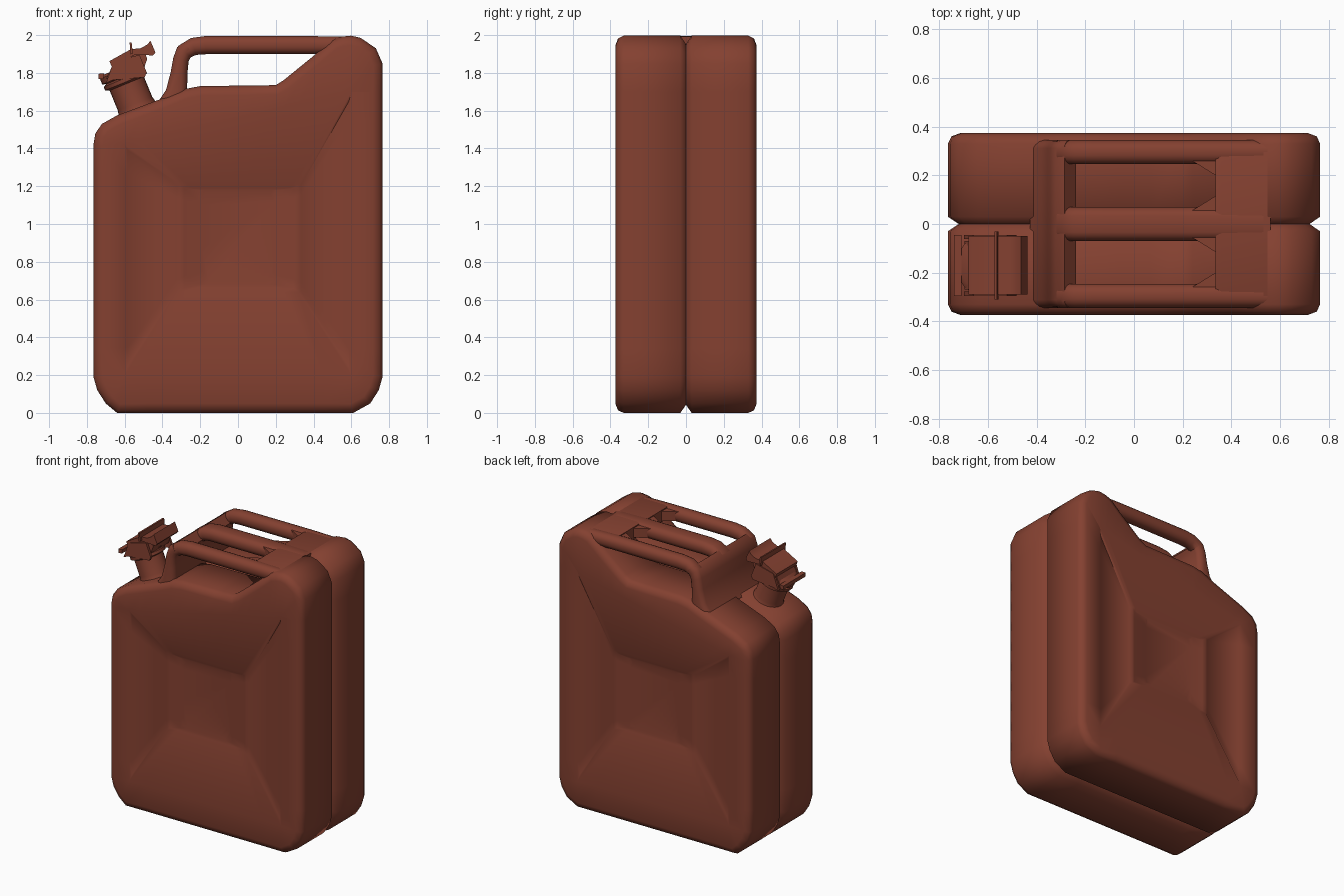
import bpy, bmesh, math
from mathutils import Matrix, Vector

if "Cube" in bpy.data.objects:
    bpy.data.objects.remove(bpy.data.objects["Cube"])

mat = bpy.data.materials.new("brick red paint")
mat.diffuse_color = (0.23, 0.052, 0.03, 1)
mat.use_nodes = True
mat.node_tree.nodes["Principled BSDF"].inputs["Base Color"].default_value = mat.diffuse_color


def finish(name, bm, angle=35):
    bmesh.ops.remove_doubles(bm, verts=bm.verts, dist=0.0005)
    bmesh.ops.recalc_face_normals(bm, faces=bm.faces)
    if name == "can_body":
        # Recessed trapezoid panels left and right of the centre on both faces
        for sy in (-1, 1):
            for sx in (-1, 1):
                fs = []
                for f in bm.faces:
                    c = f.calc_center_median()
                    if c.y * sy > .355 and .33 < c.x * sx < .59 and abs(f.normal.x) > abs(f.normal.z):
                        fs.append(f)
                if fs:
                    bmesh.ops.inset_region(bm, faces=fs, thickness=.014, depth=-.01,
                                           use_even_offset=True)
    me = bpy.data.meshes.new(name)
    bm.to_mesh(me)
    bm.free()
    me.materials.append(mat)
    ob = bpy.data.objects.new(name, me)
    bpy.context.collection.objects.link(ob)
    bpy.ops.object.select_all(action='DESELECT')
    ob.select_set(True)
    bpy.context.view_layer.objects.active = ob
    bpy.ops.object.shade_smooth_by_angle(angle=math.radians(angle))
    return ob


def loft(name, rings, angle=35):
    bm = bmesh.new()
    rows = [[bm.verts.new(p) for p in r] for r in rings]
    n = len(rows[0])
    for a, b in zip(rows, rows[1:]):
        for i in range(n):
            j = (i + 1) % n
            bm.faces.new((a[i], a[j], b[j], b[i]))
    bm.faces.new(rows[0])
    bm.faces.new(rows[-1])
    return finish(name, bm, angle)


# Body silhouette seen from the front
corners = [(-.64, 0), (-.70, .05), (-.745, .12), (-.765, .19),
           (-.765, 1.42), (-.755, 1.48), (-.72, 1.53), (-.64, 1.575),
           (-.40, 1.665), (-.28, 1.715), (-.2, 1.73), (.2, 1.735),
           (.24, 1.76), (.40, 1.89), (.5, 1.975), (.55, 1.992), (.6, 1.997),
           (.65, 1.985), (.73, 1.93), (.765, 1.85),
           (.765, .19), (.745, .12), (.70, .05), (.61, 0)]
outline = []
for i, c in enumerate(corners):
    a, b = Vector(c), Vector(corners[(i + 1) % len(corners)])
    k = max(1, math.ceil((b - a).length / .16))
    outline += [a.lerp(b, s / k) for s in range(k)]


def inset(d):
    out = []
    n = len(outline)
    for i, p in enumerate(outline):
        e1 = (p - outline[i - 1]).normalized()
        e2 = (outline[(i + 1) % n] - p).normalized()
        t = (e1 + e2).normalized()
        out.append(p + Vector((t.y, -t.x)) * d)
    return out


def top_line(x):
    return 1.42 + (x + .6) / 1.2 * .28


def dish(x0, x1, z0, z1=None):
    # maps the outline on a rectangle; z1 None keeps the sloped dish rim
    out = []
    for p in outline:
        x = min(max(p.x, -.6), .6)
        top = top_line(x)
        t = (min(max(p.y, .2), top) - .2) / (top - .2)
        s = (x + .6) / 1.2
        hi = top if z1 is None else z1
        out.append(Vector((x0 + s * (x1 - x0), z0 + t * (hi - z0))))
    return out


half = [(dish(-.19, .19, .70, 1.16), .350),
        (dish(-.205, .2, .68, 1.18), .354),
        (dish(-.285, .295, .66, 1.19), .355),
        (dish(-.31, .32, .64, 1.21), .364),
        (dish(-.6, .6, .2), .371),
        (inset(.05), .373), (inset(.015), .36), (inset(0), .33),
        (inset(0), .03), (inset(.045), 0)]
rings = [(r, -y) for r, y in half] + [(r, y) for r, y in half[-2::-1]]


def is_side(f):
    return abs(f.normal.x) > abs(f.normal.z)


loft("can_body", [[(p.x, y, p.y) for p in r] for r, y in rings], 62)


# Handle: rounded rectangular section swept along a path (x, z, thickness)
def sweep(name, path, y, width, radius):
    secs = []
    for i, (x, z, th) in enumerate(path):
        a, b = path[max(i - 1, 0)], path[min(i + 1, len(path) - 1)]
        t = Vector((b[0] - a[0], b[1] - a[1])).normalized()
        nx, nz = -t.y, t.x
        r = min(radius, th / 2 - .001, width / 2 - .001)
        sec = []
        for k in range(16):
            ang = math.tau * (k + .5) / 16
            c, s = math.cos(ang), math.sin(ang)
            v = math.copysign(width / 2 - r, c) + r * c
            h = math.copysign(th / 2 - r, s) + r * s
            sec.append((x + nx * h, y + v, z + nz * h))
        secs.append(sec)
    return loft(name, secs, 40)


leg = [(-.345, 1.62, .17), (-.325, 1.70, .115), (-.312, 1.80, .09),
       (-.302, 1.87, .085), (-.285, 1.912, .09)]
run = [(-.235, 1.94, .095), (-.17, 1.947, .098), (.36, 1.947, .098),
       (.55, 1.945, .095)]
for name, y, w in (("front_handle_bar", -.295, .10),
                   ("middle_handle_bar", 0, .14),
                   ("back_handle_bar", .295, .10)):
    sweep(name, leg + run, y, w, .045)
sweep("handle_end_plate", leg + [(-.262, 1.932, .075)], 0, .69, .042)
sweep("handle_web", [(.335, 1.947, .085), (.36, 1.947, .095),
                     (.56, 1.945, .095)], 0, .66, .042)
# Corner gussets narrowing the rear end of each slot
for s in (-1, 1):
    for e, (y0, y1) in enumerate(((.05, .115), (.265, .20))):
        tri = [(.23, y0), (.36, y0), (.36, y1), (.335, y1)]
        loft("slot_gusset", [[(x, s * y, z) for x, y in tri] for z in (1.915, 1.982)])

# Filler spout, built upright in a local frame and tilted with the shoulder
frame = Matrix.Translation((-.53, -.17, 1.6)) @ Matrix.Rotation(-math.radians(22.3), 4, 'Y')


def turned(name, profile, n=24):
    secs = [[frame @ Vector((r * math.cos(math.tau * k / n),
                             r * math.sin(math.tau * k / n), z))
             for k in range(n)] for r, z in profile]
    return loft(name, secs)


def prism(name, pts, y0, y1):
    return loft(name, [[frame @ Vector((u, y, a)) for u, a in pts] for y in (y0, y1)], 25)


turned("spout_neck", [(.125, -.03), (.105, .01), (.098, .04), (.098, .2)])
turned("spout_collar", [(.098, .155), (.12, .165), (.12, .185), (.098, .195)])
turned("cap_disc", [(.09, .19), (.122, .20), (.122, .232), (.10, .245)])
# Cap bridge and locking lever
prism("cap_bridge", [(-.09, .22), (.11, .19), (.15, .235), (.15, .285), (-.02, .285)], -.10, .10)
prism("cap_lever", [(-.04, .27), (.10, .28), (.185, .24), (.203, .25),
                    (.202, .318), (.18, .305), (.14, .300), (.09, .315), (-.04, .30)], -.12, .12)
for s in (-1, 1):
    prism("lever_side_arm", [(-.1, .2), (-.06, .2), (.10, .15), (.12, .17),
                             (.12, .27), (-.02, .29)], s * .108, s * .125)
# Hinge pin and locking pin
prism("hinge_pin", [(-.13, .235), (-.105, .225), (-.09, .25), (-.12, .26)], -.125, .125)
prism("locking_pin", [(.078, .29), (.090, .29), (.106, .345), (.096, .35)], -.14, .14)
